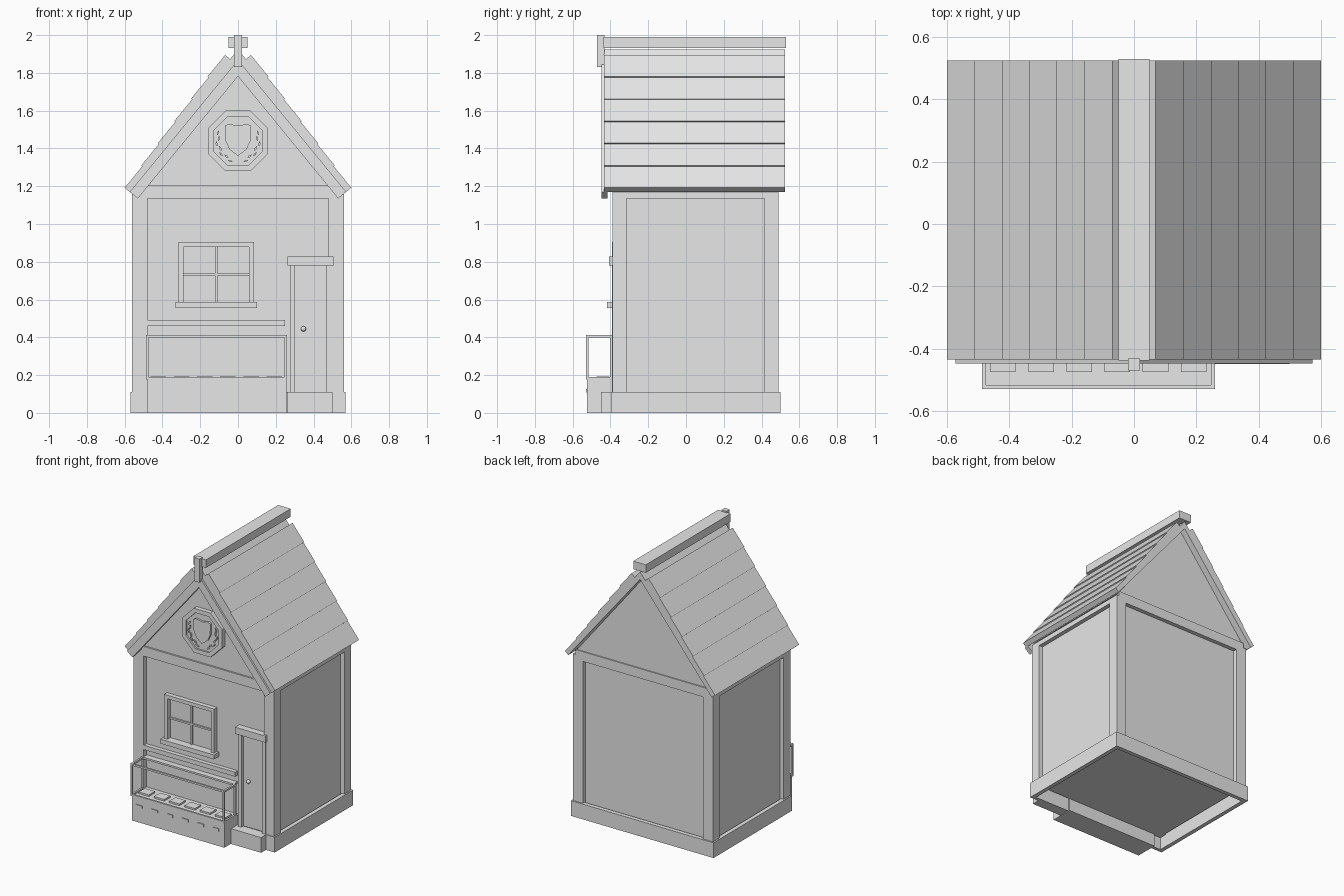
import bpy, bmesh, math
from mathutils import Vector, Matrix

if "Cube" in bpy.data.objects:
    bpy.data.objects.remove(bpy.data.objects["Cube"])

grey = bpy.data.materials.new("plain_grey")
grey.use_nodes = True
grey.diffuse_color = (0.8, 0.8, 0.8, 1)
grey.node_tree.nodes["Principled BSDF"].inputs["Base Color"].default_value = (0.8, 0.8, 0.8, 1)


def finish(name, bm):
    bmesh.ops.recalc_face_normals(bm, faces=bm.faces[:])
    mesh = bpy.data.meshes.new(name)
    bm.to_mesh(mesh)
    bm.free()
    mesh.materials.append(grey)
    obj = bpy.data.objects.new(name, mesh)
    bpy.context.scene.collection.objects.link(obj)
    return obj


def boxes(name, *ranges):
    """One object made of boxes, each given as (x0, x1, y0, y1, z0, z1)."""
    bm = bmesh.new()
    for x0, x1, y0, y1, z0, z1 in ranges:
        mat = (Matrix.Translation(((x0 + x1) / 2, (y0 + y1) / 2, (z0 + z1) / 2))
               @ Matrix.Diagonal((x1 - x0, y1 - y0, z1 - z0, 1)))
        bmesh.ops.create_cube(bm, size=1, matrix=mat)
    return finish(name, bm)


def prisms(name, outlines, y0, y1):
    """One object made of x-z outlines extruded from y0 to y1."""
    bm = bmesh.new()
    for outline in outlines:
        face = bm.faces.new([bm.verts.new((x, y0, z)) for x, z in outline])
        new = bmesh.ops.extrude_face_region(bm, geom=[face])["geom"]
        bmesh.ops.translate(bm, vec=(0, y1 - y0, 0),
                            verts=[v for v in new if isinstance(v, bmesh.types.BMVert)])
    return finish(name, bm)


def frame(x0, x1, z0, z1, w, y0, y1):
    """Four bars around an opening that faces the front."""
    return [(x0, x0 + w, y0, y1, z0, z1), (x1 - w, x1, y0, y1, z0, z1),
            (x0 + w, x1 - w, y0, y1, z0, z0 + w), (x0 + w, x1 - w, y0, y1, z1 - w, z1)]


HALF, FRONT, BACK = 0.56, -0.39, 0.49
INSET = 0.03

# Walls, with posts and beams standing out around them
boxes("wall_panels", (-HALF + INSET, HALF - INSET, FRONT + INSET, BACK - INSET, 0.09, 1.17))
boxes("corner_posts", *[(min(sx * HALF, sx * 0.48), max(sx * HALF, sx * 0.48), y, y + 0.075, 0.09, 1.17)
                        for sx in (-1, 1) for y in (FRONT, BACK - 0.075)])
boxes("cross_beams",
      (-0.54, 0.54, FRONT, FRONT + 0.05, 1.135, 1.205),
      (-0.54, 0.54, BACK - 0.05, BACK, 1.135, 1.205))
boxes("side_beams", *[(x, x + 0.05, FRONT + 0.05, BACK - 0.05, 1.135, 1.17)
                      for x in (-HALF, HALF - 0.05)])

# Hollow plinth
P = HALF + 0.01
boxes("plinth",
      (-P, P, FRONT - 0.005, FRONT + 0.02, 0, 0.11), (-P, P, BACK - 0.02, BACK + 0.01, 0, 0.11),
      (-P, -P + 0.03, FRONT, BACK, 0, 0.11), (P - 0.03, P, FRONT, BACK, 0, 0.11))

# Gable and roof, laid out along the slope from the eave
prisms("gable", [[(-0.545, 1.19), (0.545, 1.19), (0, 1.865)]], FRONT + 0.012, BACK - 0.008)
EAVE = Vector((0.6, 1.192))
UP = Vector((-0.6, 0.732)).normalized()
OUT = Vector((0.732, 0.6)).normalized()
LENGTH = 0.6 / -UP.x


def slope_board(side, start, end, low, high):
    """Outline between two distances up the slope and two heights above it, mitred at x = 0."""
    points = []
    for along, height in ((start, low), (end, low), (end, high), (start, high)):
        p = EAVE + UP * along + OUT * height
        if p.x < 0:
            p -= UP * (p.x / UP.x)
        points.append((side * p.x, p.y))
    return points


SIDES = (-1, 1)
prisms("roof_slab", [slope_board(s, 0, LENGTH + 0.1, -0.035, 0) for s in SIDES], -0.435, 0.525)
PITCH = 0.093 / -UP.x
prisms("roof_planks", [slope_board(s, i * PITCH, min((i + 1) * PITCH, LENGTH - 0.04), -0.01, 0.0068 * i)
                       for s in SIDES for i in range(1, 6)], -0.435, 0.525)
prisms("barge_boards", [slope_board(s, 0, LENGTH + 0.1, -0.09, -0.035) for s in SIDES], -0.448, -0.415)
boxes("ridge_beam", (-0.05, 0.05, -0.438, 0.53, 1.932, 1.99))
boxes("ridge_finial", (-0.02, 0.02, -0.47, -0.432, 1.83, 2.0))

# Gable ornament: stepped octagon, shield and two sprays of leaves
CZ = 1.44


def octagon(half):
    r = half / math.cos(math.pi / 8)
    return [(r * math.cos((k + 0.5) * math.pi / 4), CZ + r * math.sin((k + 0.5) * math.pi / 4))
            for k in range(8)]


rim_back, rim_front, face_y = FRONT + 0.02, FRONT - 0.02, FRONT - 0.008
outer, inner = octagon(0.16), octagon(0.13)
prisms("ornament_rim", [[outer[k], outer[(k + 1) % 8], inner[(k + 1) % 8], inner[k]] for k in range(8)],
       rim_back, rim_front)
prisms("ornament_panel", [inner], rim_back, face_y)
half_shield = [(0.0, 0.08), (0.05, 0.09), (0.068, 0.08), (0.066, 0.0), (0.045, -0.045)]
shield = half_shield + [(0, -0.08)] + [(-x, z) for x, z in half_shield[:0:-1]]
prisms("ornament_shield", [[(x, z + CZ) for x, z in shield]], face_y + 0.005, face_y - 0.014)
leaves = []
for s in SIDES:
    for k in range(7):
        a = math.radians(-68 + k * 15)
        middle = Vector((math.cos(a), math.sin(a))) * (0.108 + 0.006 * (-1) ** k)
        tip = Vector((-math.sin(a), math.cos(a))) * 0.015
        wide = Vector((math.cos(a), math.sin(a))) * 0.006
        leaves.append([(s * p.x, CZ + p.y) for p in
                       (middle - tip, middle + wide, middle + tip, middle - wide)])
prisms("ornament_leaves", leaves, face_y + 0.005, face_y - 0.008)

# Window
PANEL = FRONT + INSET
boxes("window_frame", *frame(-0.315, 0.085, 0.56, 0.905, 0.026, PANEL + 0.01, FRONT - 0.003))
boxes("window_glazing_bars",
      (-0.121, -0.109, PANEL + 0.01, PANEL - 0.012, 0.585, 0.88),
      (-0.29, 0.06, PANEL + 0.01, PANEL - 0.012, 0.727, 0.739))
boxes("window_sill", (-0.33, 0.1, PANEL + 0.01, -0.417, 0.555, 0.587))

# Door
boxes("door_frame",
      (0.275, 0.302, PANEL + 0.01, FRONT - 0.003, 0.11, 0.79),
      (0.465, 0.495, PANEL + 0.01, FRONT - 0.003, 0.11, 0.79))
boxes("door_panel", (0.302, 0.465, PANEL + 0.01, PANEL - 0.008, 0.11, 0.79))
boxes("door_header", (0.262, 0.505, PANEL + 0.01, -0.408, 0.78, 0.828))
boxes("door_step", (0.26, 0.5, -0.45, FRONT, 0, 0.11))
bm = bmesh.new()
bmesh.ops.create_uvsphere(bm, u_segments=12, v_segments=8, radius=0.014,
                          matrix=Matrix.Translation((0.347, PANEL - 0.018, 0.445)))
knob = finish("door_knob", bm)
for polygon in knob.data.polygons:
    polygon.use_smooth = True

# Counter, with trays, small front plates and an open display frame
boxes("wall_rail", (-0.48, 0.25, PANEL + 0.01, FRONT, 0.46, 0.492))
boxes("counter", (-0.48, 0.258, -0.524, FRONT + 0.03, 0, 0.18))
tray_x = [-0.421 + 0.1225 * k for k in range(6)]
boxes("trays", *[(x - 0.041, x + 0.041, -0.475, -0.405, 0.175, 0.192) for x in tray_x])
boxes("counter_plates", *[(x - 0.025, x + 0.025, -0.53, -0.52, 0.108, 0.127) for x in tray_x])
bars = frame(-0.488, 0.26, 0.178, 0.412, 0.013, -0.53, -0.517)
bars += [(x, x + 0.013, -0.517, FRONT, z, z + 0.013) for x in (-0.488, 0.247) for z in (0.178, 0.399)]
bars += [(x, x + 0.013, -0.403, FRONT, 0.191, 0.399) for x in (-0.488, 0.247)]
bars += [(-0.475, 0.247, -0.403, FRONT + 0.03, 0.399, 0.412)]
boxes("display_frame", *bars)
